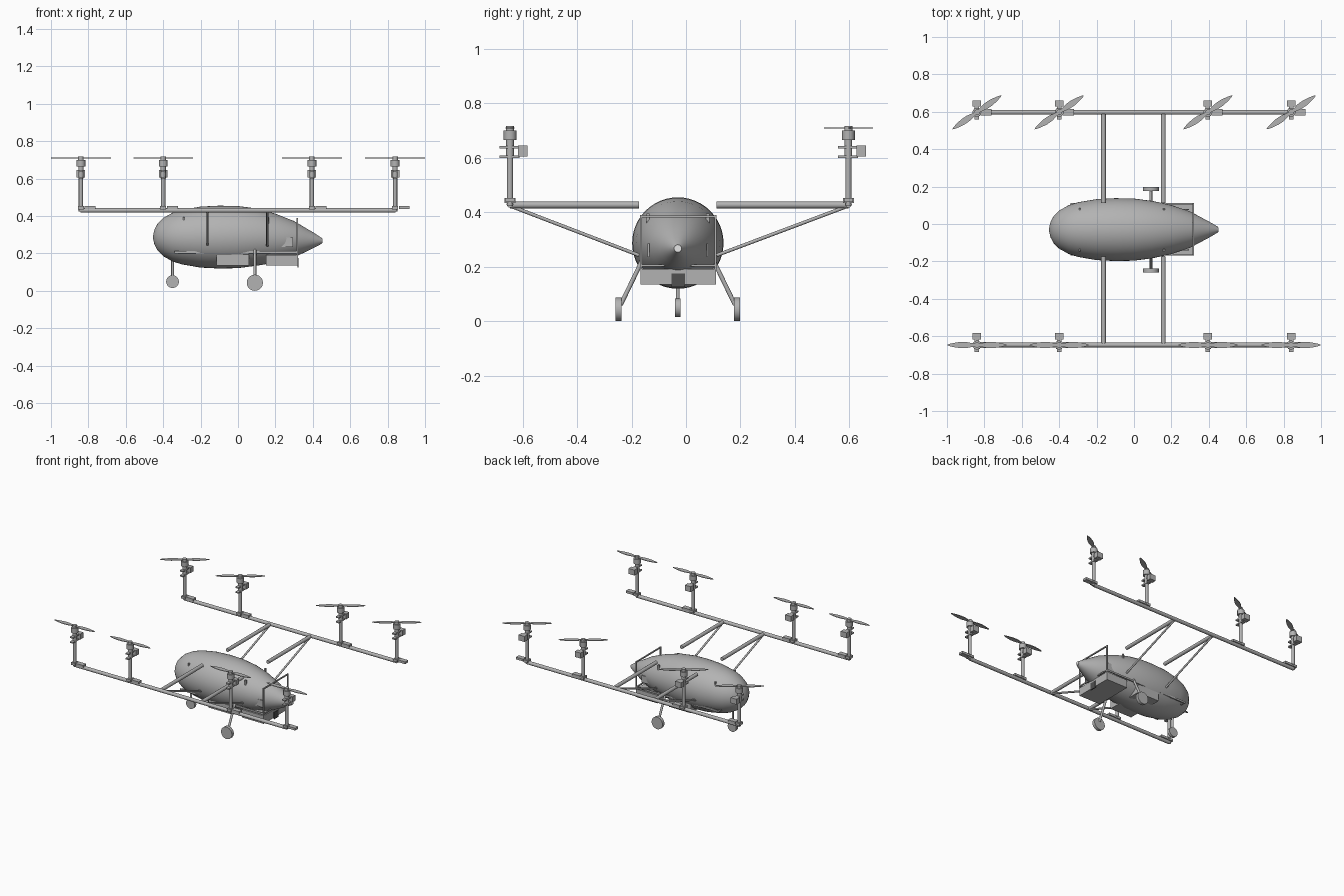
import bpy, bmesh, math
from mathutils import Vector, Matrix

old = bpy.data.objects.get("Cube")
if old:
    bpy.data.objects.remove(old, do_unlink=True)


def material(name, value):
    m = bpy.data.materials.new(name)
    m.use_nodes = True
    color = (value, value, value, 1)
    m.diffuse_color = color
    m.node_tree.nodes["Principled BSDF"].inputs["Base Color"].default_value = color
    return m


GRAY = material("light_gray", 0.45)
DARK = material("dark_gray", 0.08)
WHITE = material("white", 0.9)
CY = -0.03  # body centre line
BOOMS = (("left", 0.597), ("right", -0.647))


def finish(name, bm, mat=GRAY, smooth=False):
    bmesh.ops.recalc_face_normals(bm, faces=bm.faces)
    mesh = bpy.data.meshes.new(name)
    bm.to_mesh(mesh)
    bm.free()
    ob = bpy.data.objects.new(name, mesh)
    bpy.context.collection.objects.link(ob)
    mesh.materials.append(mat)
    if smooth:
        bpy.ops.object.select_all(action="DESELECT")
        ob.select_set(True)
        bpy.context.view_layer.objects.active = ob
        bpy.ops.object.shade_smooth_by_angle(angle=math.radians(40))
    return ob


def box(name, x, y, z, mat=GRAY):
    """Box from (low, high) ranges."""
    bm = bmesh.new()
    bmesh.ops.create_cube(bm, size=1)
    for v in bm.verts:
        v.co = [r[0] + (c + 0.5) * (r[1] - r[0]) for r, c in zip((x, y, z), v.co)]
    return finish(name, bm, mat)


def rod(name, a, b, radius, sides=16, mat=GRAY):
    """Cylinder between two points."""
    a, b = Vector(a), Vector(b)
    turn = (b - a).to_track_quat("Z", "Y").to_matrix().to_4x4()
    bm = bmesh.new()
    bmesh.ops.create_cone(bm, cap_ends=True, segments=sides, radius1=radius, radius2=radius,
                          depth=(b - a).length, matrix=Matrix.Translation((a + b) / 2) @ turn)
    return finish(name, bm, mat, True)


# Fuselage: round sections along x, drooping slightly to the tail
stations = [(-.455, .004), (-.447, .04), (-.43, .072), (-.4, .102), (-.35, .13), (-.3, .146),
            (-.2, .163), (-.1, .168), (0, .166), (.1, .153), (.2, .131), (.3, .097),
            (.36, .065), (.41, .038), (.45, .014)]
bm = bmesh.new()
rings = []
for x, r in stations:
    cz = 0.287 - 0.02 * max(0, (x - 0.1) / 0.35)
    angles = [math.tau * i / 48 for i in range(48)]
    rings.append([bm.verts.new((x, CY + r * math.cos(t), cz + r * math.sin(t))) for t in angles])
for p, q in zip(rings, rings[1:]):
    for i in range(48):
        bm.faces.new((p[i - 1], p[i], q[i], q[i - 1]))
bm.faces.new(rings[0])
bm.faces.new(rings[-1])
finish("fuselage", bm, GRAY, True)
rod("tail_cap", (.447, CY, .267), (.453, CY, .267), .012, mat=WHITE)

# Under-body frame, payload boxes and rear hoop
for side, y in (("left", .108), ("right", -.165)):
    box(side + "_rail", (-.34, .32), (y - .004, y + .004), (.2, .212))
    box(side + "_hoop_post", (.314, .322), (y - .004, y + .004), (.19, .39))
for i, x in enumerate((-.33, -.1, .15)):
    box(f"rail_crossbar_{i}", (x - .006, x + .006), (-.165, .108), (.2, .208))
for label, z in (("upper", .385), ("lower", .205)):
    box(label + "_hoop_bar", (.314, .322), (-.169, .112), (z - .004, z + .004))
box("battery_box", (-.115, .058), (-.167, .11), (.135, .195))
box("rear_payload_box", (.15, .32), (-.167, .11), (.135, .192))
box("payload_port", (.317, .324), (-.053, -.004), (.125, .175), DARK)
for side, y in (("left", .078), ("right", -.138)):
    box(side + "_tail_plate", (.2, .295), (y - .003, y + .003), (.235, .285))

# Small lifting lugs on the upper fuselage
for x, off in ((-.29, .11), (.16, .11)):
    for s in (-1, 1):
        y = CY + s * off
        box("body_lug", (x - .005, x + .005), (y - .006, y + .006), (.36, .395))

# Landing gear
rod("nose_wheel", (-.35, CY - .01, .049), (-.35, CY + .01, .049), .034, 32)
rod("nose_strut", (-.35, CY, .05), (-.35, CY, .2), .007)
for side, s in (("left", 1), ("right", -1)):
    y = CY + s * .218
    rod(side + "_main_wheel", (.09, y - .011, .043), (.09, y + .011, .043), .043, 32)
    rod(side + "_main_strut", (.09, y - s * .008, .06), (.09, CY + s * .13, .225), .008)


def propeller(name, x, y, z, angle):
    """Flat two-bladed leaf-shaped propeller."""
    half = [(0, .007), (.025, .01), (.055, .016), (.09, .0165), (.125, .011), (.15, .005), (.16, 0)]
    upper = [(-a, w) for a, w in half[:0:-1]] + half
    lower = [(a, -w) for a, w in upper[-2:0:-1]]
    bm = bmesh.new()
    face = bm.faces.new([bm.verts.new((a, w, 0)) for a, w in upper + lower])
    top = bmesh.ops.extrude_face_region(bm, geom=[face])["geom"]
    bmesh.ops.translate(bm, vec=(0, 0, .004), verts=[v for v in top if isinstance(v, bmesh.types.BMVert)])
    bm.transform(Matrix.Translation((x, y, z)) @ Matrix.Rotation(angle, 4, "Z"))
    finish(name, bm)


# Rotor booms with their cross arms, struts and rotor units
for side, y in BOOMS:
    s = 1 if y > 0 else -1
    rod(side + "_boom", (-.842, y, .43), (.842, y, .43), .0125)
    for x in (-.163, .157):
        rod(side + "_cross_arm", (x, y, .427), (x, CY + s * .143, .427), .0125)
        rod(side + "_strut", (x, y - s * .01, .42), (x, CY + s * .143, .242), .0065)
    for i, x in enumerate((-.84, -.4, .395, .84)):
        tag = f"{side}_rotor_{i}_"
        rod(tag + "mast", (x, y, .425), (x, y, .605), .0115)
        box(tag + "mast_foot", (x - .016, x + .016), (y - .02, y + .02), (.435, .452))
        box(tag + "boom_clamp", (x + .02, x + .078), (y - .017, y + .017), (.437, .453))
        for z in (.6, .635):
            box(tag + "bracket", (x - .012, x + .012), (y - .038, y + .035), (z, z + .009))
        rod(tag + "bracket_core", (x, y, .6), (x, y, .67), .014)
        box(tag + "controller", (x - .023, x + .023), (y + .03, y + .064), (.606, .645))
        rod(tag + "motor", (x, y, .665), (x, y, .7), .0235, 24)
        rod(tag + "hub", (x, y, .7), (x, y, .717), .015)
        propeller(tag + "propeller", x, y, .708, math.radians(34.5) if s > 0 else 0)
